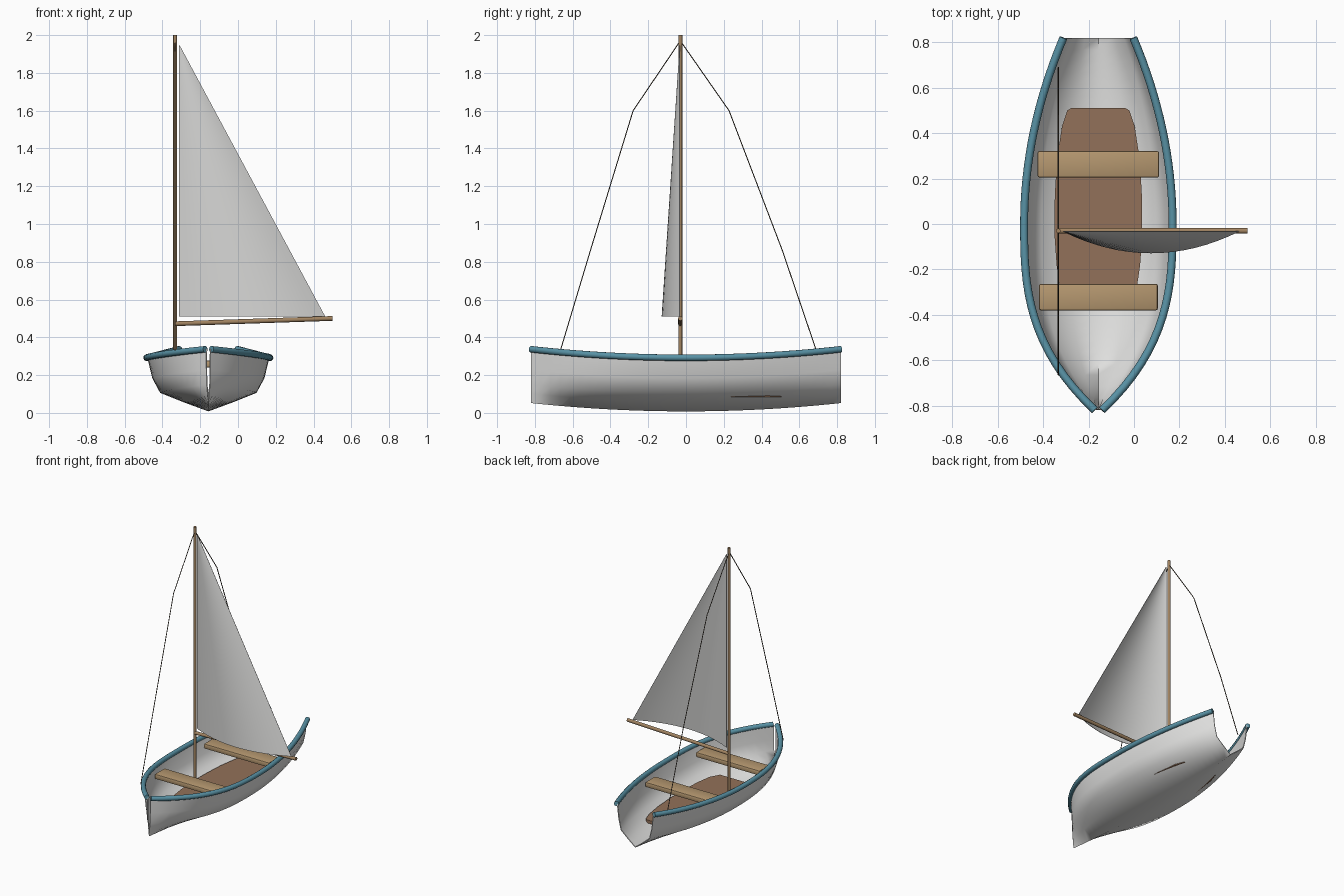
import bpy
import bmesh
import math
from mathutils import Vector

if "Cube" in bpy.data.objects:
    bpy.data.objects.remove(bpy.data.objects["Cube"])

CX = -0.157      # hull centreline
HALF = 0.82      # half the hull length
MAST = (-0.333, -0.03)


def material(name, rgb):
    m = bpy.data.materials.new(name)
    m.use_nodes = True
    m.diffuse_color = (*rgb, 1)
    bsdf = next(n for n in m.node_tree.nodes if n.type == 'BSDF_PRINCIPLED')
    bsdf.inputs["Base Color"].default_value = (*rgb, 1)
    return m


white = material("hull white", (0.8, 0.8, 0.79))
canvas = material("sail canvas", (0.66, 0.66, 0.65))
blue = material("rail blue", (0.10, 0.29, 0.38))
tan = material("bench wood", (0.46, 0.31, 0.16))
brown = material("floor wood", (0.29, 0.165, 0.10))
spar = material("spar wood", (0.36, 0.23, 0.12))
rope = material("dark rope", (0.09, 0.07, 0.05))


def finish(name, bm, mat, angle=30):
    bmesh.ops.recalc_face_normals(bm, faces=bm.faces)
    me = bpy.data.meshes.new(name)
    bm.to_mesh(me)
    bm.free()
    ob = bpy.data.objects.new(name, me)
    bpy.context.collection.objects.link(ob)
    me.materials.append(mat)
    smooth(ob, angle)
    return ob


def select(ob):
    bpy.ops.object.select_all(action='DESELECT')
    ob.select_set(True)
    bpy.context.view_layer.objects.active = ob


def smooth(ob, angle):
    select(ob)
    bpy.ops.object.shade_smooth_by_angle(angle=math.radians(angle))


def apply_modifiers(ob, angle):
    select(ob)
    bpy.ops.object.convert(target='MESH')
    smooth(bpy.context.object, angle)


def grid(bm, rows):
    """Skin a list of equal rows of points."""
    vs = [[bm.verts.new(p) for p in row] for row in rows]
    for a, b in zip(vs, vs[1:]):
        for i in range(len(a) - 1):
            bm.faces.new((a[i], a[i + 1], b[i + 1], b[i]))


def tube(name, points, radius, mat, sides=2):
    cu = bpy.data.curves.new(name, 'CURVE')
    cu.dimensions = '3D'
    cu.bevel_depth = radius
    cu.bevel_resolution = sides
    cu.use_fill_caps = True
    sp = cu.splines.new('POLY')
    sp.points.add(len(points) - 1)
    for p, co in zip(sp.points, points):
        p.co = (*co, 1)
    ob = bpy.data.objects.new(name, cu)
    bpy.context.collection.objects.link(ob)
    cu.materials.append(mat)
    apply_modifiers(ob, 50)


# Hull lines
def beam(y):
    t = abs(y) / HALF
    if y > 0:
        return 0.323 - 0.173 * t ** 2
    return 0.012 + 0.311 * (1 - t ** 2.8)


def sheer(y):
    return 0.292 + 0.045 * (y / HALF) ** 2


def keel(y):
    return 0.008 + 0.044 * (y / HALF) ** 2


STATIONS = [-HALF + 2 * HALF * i / 32 for i in range(33)]


def section(y):
    b, s, k = beam(y), sheer(y), keel(y)
    side = [(b, s), (b * 0.92, k + (s - k) * 0.62),
            (b * 0.79, k + 0.098), (b * 0.42, k + 0.05)]
    return ([(CX - x, y, z) for x, z in side] + [(CX, y, k)]
            + [(CX + x, y, z) for x, z in reversed(side)])


# Hull shell, closed at the stem and open at the stern
bm = bmesh.new()
grid(bm, [section(y) for y in STATIONS])
hull = finish("hull", bm, white, 180)
mod = hull.modifiers.new("planking", 'SOLIDIFY')
mod.thickness = 0.006
mod.offset = -1
apply_modifiers(hull, 70)

# Rails along both sheer lines
for side, label in ((1, "left"), (-1, "right")):
    tube(label + "_rail",
         [(CX + side * (beam(y) + 0.004), y, sheer(y)) for y in STATIONS],
         0.0175, blue, 3)

# Floor boards
half_outline = [(0.12, 0.51), (0.137, 0.50), (0.16, 0.43), (0.183, 0.28),
                (0.192, 0.12), (0.193, -0.05), (0.184, -0.18), (0.168, -0.29),
                (0.13, -0.36)]
outline = half_outline + [(-x, y) for x, y in reversed(half_outline)]
bm = bmesh.new()
face = bm.faces.new([bm.verts.new((CX + x, y, 0.085)) for x, y in outline])
ext = bmesh.ops.extrude_face_region(bm, geom=[face])
top = [v for v in ext["geom"] if isinstance(v, bmesh.types.BMVert)]
bmesh.ops.translate(bm, verts=top, vec=(0, 0, 0.023))
finish("floor", bm, brown)

# Benches
for label, y, half in (("front", -0.322, 0.262), ("rear", 0.263, 0.268)):
    bm = bmesh.new()
    bmesh.ops.create_cube(bm, size=1)
    for v in bm.verts:
        v.co = Vector((CX + v.co.x * 2 * half, y + v.co.y * 0.117,
                       0.258 + v.co.z * 0.038))
    bmesh.ops.bevel(bm, geom=bm.edges[:], offset=0.009, segments=2,
                    profile=0.5, affect='EDGES')
    finish(label + "_bench", bm, tan, 35)

# Mast and boom
mx, my = MAST
tube("mast", [(mx, my, 0.09), (mx, my, 2.0)], 0.0105, spar)
tube("boom", [(mx, my, 0.472), (0.5, my, 0.5)], 0.0125, spar)

# Sail, bellied forward in proportion to its width
N = 16
TACK, CLEW, FOOT, HEAD = -0.312, 0.462, 0.51, 1.945
rows = []
for j in range(N + 1):
    v = j / N
    width = (CLEW - TACK) * (1 - v * 0.995)
    rows.append([(TACK + width * i / N,
                  my - 0.004 - 0.095 * (1 - v) * 4 * (i / N) * (1 - i / N),
                  FOOT + (HEAD - FOOT) * v) for i in range(N + 1)])
bm = bmesh.new()
grid(bm, rows)
sail = finish("sail", bm, canvas, 180)
mod = sail.modifiers.new("cloth", 'SOLIDIFY')
mod.thickness = 0.003
apply_modifiers(sail, 60)

# Stays from the masthead to bow and stern
for label, run in (("fore", [(-0.28, 1.6), (-0.5, 0.88), (-0.665, 0.33)]),
                   ("back", [(0.228, 1.6), (0.51, 0.86), (0.69, 0.33)])):
    tube(label + "_stay",
         [(mx, my, 1.97)] + [(mx, y, z) for y, z in run], 0.003, rope, 1)
